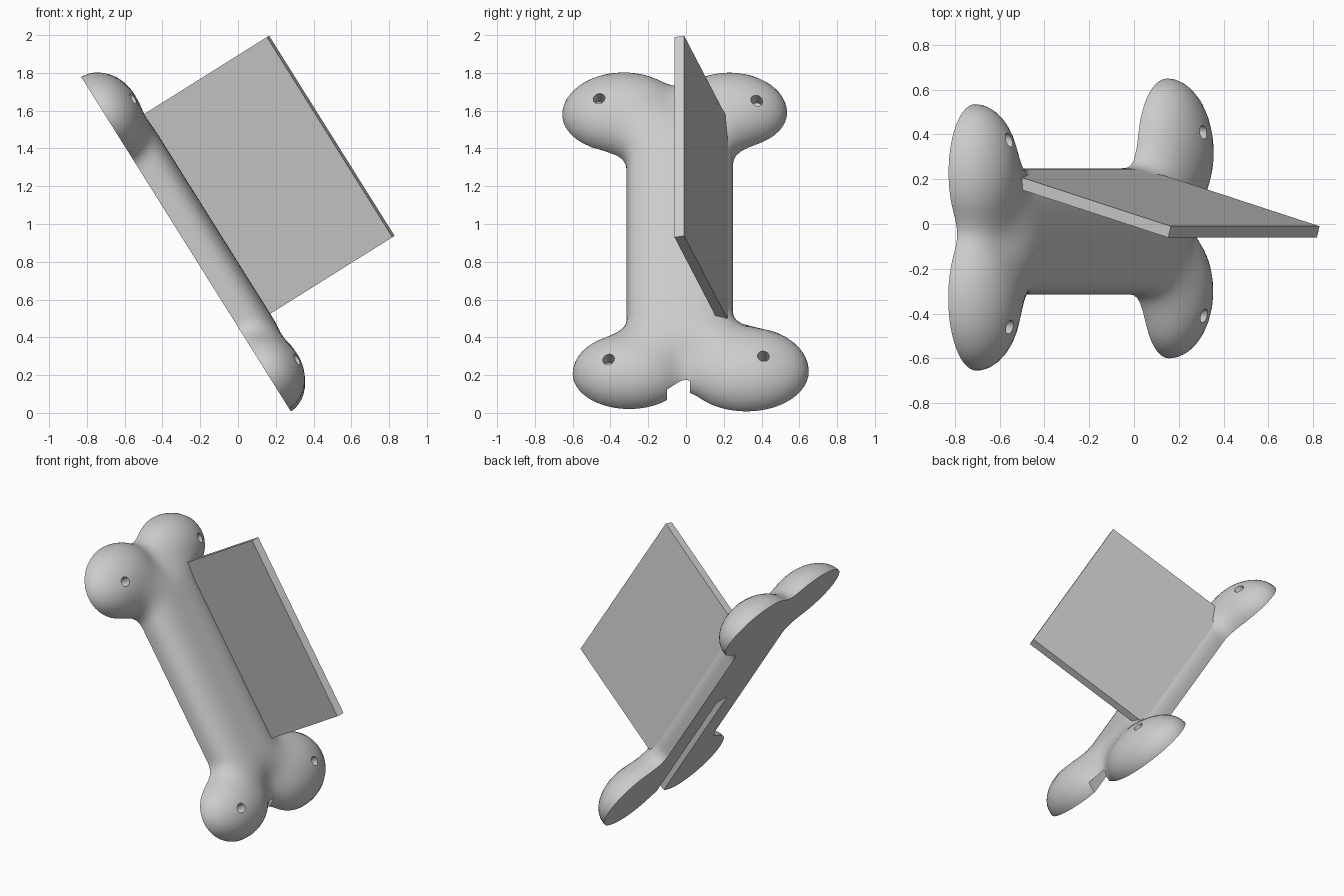
import bpy, bmesh, math
from mathutils import Matrix, Vector

if "Cube" in bpy.data.objects:
    bpy.data.objects.remove(bpy.data.objects["Cube"])

# Tilted frame: local x = sideways, local y = along the bone, local z = out of its flat back
FRAME = Matrix(((0, -0.531, 0.847, 0.28),
                (1, 0, 0, 0),
                (0, 0.847, 0.531, 0.008),
                (0, 0, 0, 1)))

grey = bpy.data.materials.new("light_grey")
grey.diffuse_color = (0.6, 0.6, 0.6, 1)
grey.use_nodes = True
grey.node_tree.nodes["Principled BSDF"].inputs["Base Color"].default_value = grey.diffuse_color


def make_object(name, bm):
    bmesh.ops.recalc_face_normals(bm, faces=bm.faces[:])
    mesh = bpy.data.meshes.new(name)
    bm.to_mesh(mesh)
    bm.free()
    mesh.transform(FRAME)
    mesh.materials.append(grey)
    obj = bpy.data.objects.new(name, mesh)
    bpy.context.collection.objects.link(obj)
    return obj


def add_prism(bm, section, y0, y1):
    """Extrude an (x, z) section along the bone."""
    a = [bm.verts.new((x, y0, z)) for x, z in section]
    b = [bm.verts.new((x, y1, z)) for x, z in section]
    bm.faces.new(a)
    bm.faces.new(b[::-1])
    for i in range(len(a)):
        j = (i + 1) % len(a)
        bm.faces.new((a[i], b[i], b[j], a[j]))


# Knobs: centre (x, y) and radii (x, y, z)
KNOBS = [((-0.33, 1.853), (0.325, 0.237, 0.19)),
         ((0.23, 1.865), (0.305, 0.222, 0.19)),
         ((-0.30, 0.235), (0.30, 0.22, 0.19)),
         ((0.32, 0.25), (0.33, 0.25, 0.19))]
AXIS_X, AXIS_LOW, AXIS_HIGH = -0.033, 0.32, 1.78


def smooth_min(a, b, k=0.09):
    h = max(k - abs(a - b), 0) / k
    return min(a, b) - h * h * k / 4


def bone_field(p):
    """Negative inside the blended shaft and knobs."""
    along = max(abs(p.y - 1.05) - 0.55, 0) / 0.22
    q = (abs((p.x - AXIS_X) / 0.282) ** 3 + abs(p.z / 0.182) ** 3 + along ** 3) ** (1 / 3)
    value = (q - 1) * 0.18
    for (cx, cy), r in KNOBS:
        d = Vector(((p.x - cx) / r[0], (p.y - cy) / r[1], p.z / r[2]))
        value = smooth_min(value, (d.length - 1) * 0.19)
    return value


def cast(origin, direction):
    near, far = 0.0, 0.95
    for _ in range(22):
        mid = (near + far) / 2
        if bone_field(origin + direction * mid) < 0:
            near = mid
        else:
            far = mid
    return origin + direction * near


# Loop of rays around the bone: along both sides and fanned at both ends
SIDE, FAN, RISE = 56, 64, 20
rays = []
for end, start, base in ((AXIS_HIGH, AXIS_LOW, 0), (AXIS_LOW, AXIS_HIGH, math.pi)):
    for i in range(SIDE):
        rays.append((start + (end - start) * i / SIDE, base))
    for i in range(FAN):
        rays.append((end, base + math.pi * i / FAN))

# Bone: half-round body with a flat back
bm = bmesh.new()
rings = []
for y, angle in rays:
    origin = Vector((AXIS_X, y, 0))
    column = []
    for j in range(RISE + 1):
        e = math.pi / 2 * (j / RISE) ** 1.6
        d = Vector((math.cos(angle) * math.cos(e), math.sin(angle) * math.cos(e), math.sin(e)))
        column.append(bm.verts.new(cast(origin, d)))
    rings.append(column)
for i, a in enumerate(rings):
    b = rings[(i + 1) % len(rings)]
    for j in range(RISE):
        bm.faces.new((a[j], b[j], b[j + 1], a[j + 1]))
bm.faces.new([column[0] for column in rings][::-1])
bmesh.ops.remove_doubles(bm, verts=bm.verts[:], dist=0.0005)
bone = make_object("bone", bm)

# Cutter: groove in the back and four blind holes in the knobs
bm = bmesh.new()
add_prism(bm, [(-0.10, -0.05), (0.02, -0.05), (0.02, 0.07), (-0.10, 0.07)], -0.1, 1.0)
for x, y in ((-0.46, 1.847), (0.375, 1.84), (-0.41, 0.216), (0.41, 0.232)):
    bmesh.ops.create_cone(bm, cap_ends=True, segments=24, radius1=0.031, radius2=0.031,
                          depth=0.2, matrix=Matrix.Translation((x, y, 0.19)))
cutter = make_object("cutter", bm)
cutter.hide_render = True

bpy.context.view_layer.objects.active = bone
bone.select_set(True)
cut = bone.modifiers.new("cut", 'BOOLEAN')
cut.operation = 'DIFFERENCE'
cut.solver = 'EXACT'
cut.object = cutter
bpy.ops.object.modifier_apply(modifier=cut.name)
bpy.data.objects.remove(cutter)
bpy.ops.object.shade_smooth_by_angle(angle=math.radians(35))

# Plate: leaning slab standing on the shaft
bm = bmesh.new()
add_prism(bm, [(0.239, 0.06), (-0.010, 0.959), (-0.061, 0.945), (0.184, 0.06)], 0.496, 1.747)
make_object("plate", bm)
